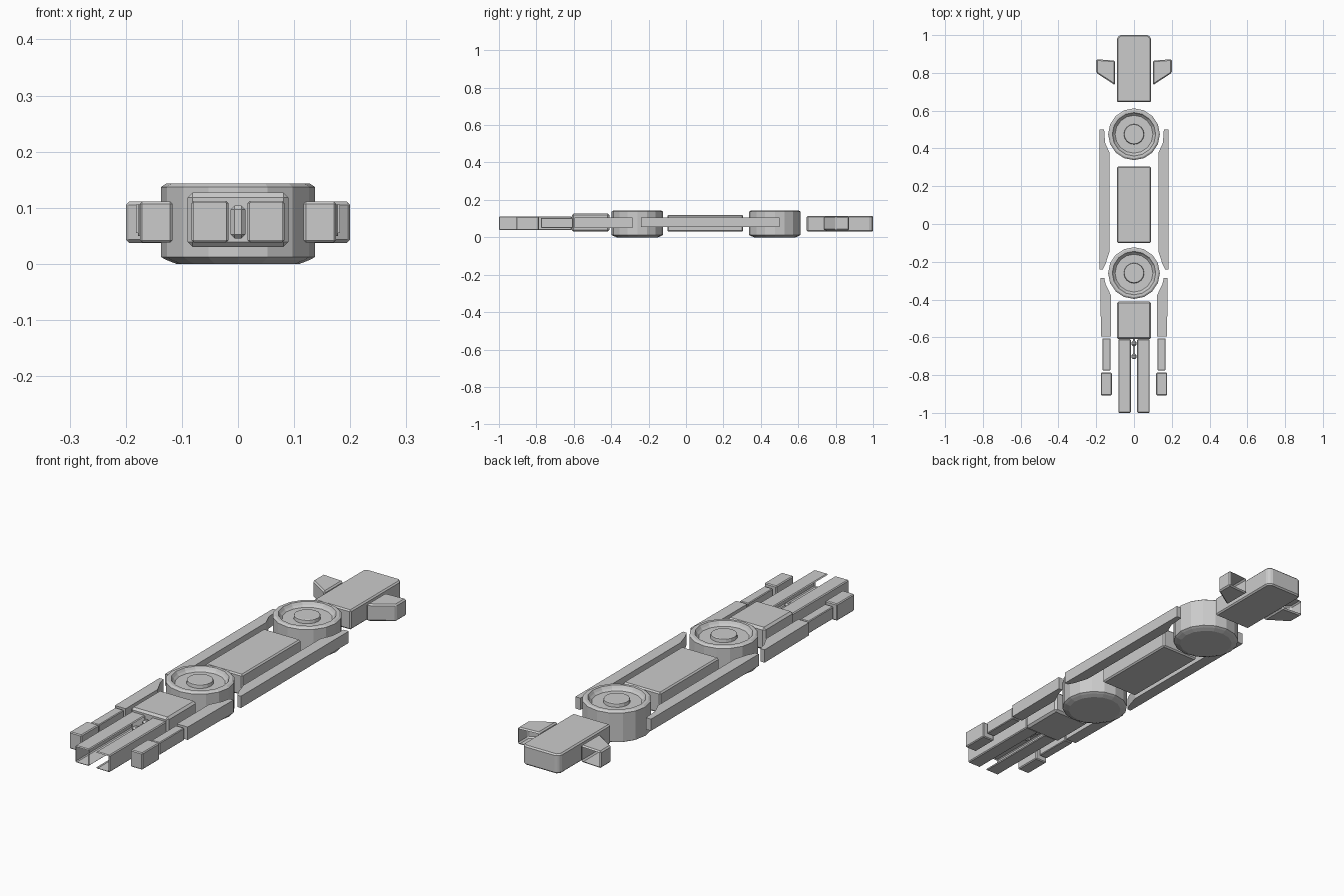
import bpy, bmesh, math
from mathutils import Vector

if "Cube" in bpy.data.objects:
    bpy.data.objects.remove(bpy.data.objects["Cube"])


def finish(name, bm, mirror=False):
    me = bpy.data.meshes.new(name)
    bm.to_mesh(me)
    bm.free()
    ob = bpy.data.objects.new(name, me)
    bpy.context.collection.objects.link(ob)
    if mirror:
        ob.modifiers.new("mirror", 'MIRROR').use_mirror_merge = False
    return ob


def prism(name, outline, z0, z1, bevel=0.0, mirror=False, open_dirs=()):
    """Extrude an xy outline, chamfer it, and remove faces pointing along open_dirs."""
    bm = bmesh.new()
    face = bm.faces.new([bm.verts.new((x, y, z0)) for x, y in outline])
    top = bmesh.ops.extrude_face_region(bm, geom=[face])["geom"]
    bmesh.ops.translate(bm, vec=(0, 0, z1 - z0),
                        verts=[v for v in top if isinstance(v, bmesh.types.BMVert)])
    bmesh.ops.recalc_face_normals(bm, faces=bm.faces)
    if bevel:
        bmesh.ops.bevel(bm, geom=bm.edges[:], offset=bevel, segments=1,
                        affect='EDGES', profile=0.5)
    bm.normal_update()
    gone = [f for f in bm.faces if any(f.normal.dot(Vector(d)) > 0.9 for d in open_dirs)]
    bmesh.ops.delete(bm, geom=gone, context='FACES')
    return finish(name, bm, mirror)


def rect(x0, x1, y0, y1):
    return [(x0, y0), (x1, y0), (x1, y1), (x0, y1)]


def lathe(name, y, profile, sides=16):
    bm = bmesh.new()
    rings = []
    for r, z in profile:
        rings.append([bm.verts.new((r * math.cos(2 * math.pi * i / sides),
                                    y + r * math.sin(2 * math.pi * i / sides), z))
                      for i in range(sides)])
    for a, b in zip(rings, rings[1:]):
        for i in range(sides):
            j = (i + 1) % sides
            bm.faces.new((a[i], a[j], b[j], b[i]))
    bm.faces.new(rings[0][::-1])
    bm.faces.new(rings[-1])
    return finish(name, bm)


# Two round joints with a sunken top and a raised hub
joint_profile = [(0.110, 0.0), (0.128, 0.007), (0.137, 0.012), (0.137, 0.137),
                 (0.128, 0.143), (0.115, 0.143), (0.108, 0.132), (0.100, 0.124),
                 (0.054, 0.124), (0.052, 0.138), (0.048, 0.140)]
lathe("rear_joint", 0.475, joint_profile)
lathe("front_joint", -0.26, joint_profile)

# Central blocks
prism("middle_block", rect(-0.09, 0.09, -0.10, 0.305), 0.03, 0.12, 0.006)
prism("front_block", rect(-0.09, 0.09, -0.61, -0.41), 0.03, 0.127, 0.009)

# Rear block with clipped end corners, and side fins open at the back
prism("rear_block", [(-0.09, 0.645), (0.09, 0.645), (0.09, 0.985), (0.075, 1.0),
                     (-0.075, 1.0), (-0.09, 0.985)], 0.03, 0.115, 0.006)
prism("rear_fin", [(0.10, 0.735), (0.20, 0.80), (0.20, 0.872), (0.10, 0.865)],
      0.037, 0.111, 0.006, True, [(0, 1, 0)])

# Long side rails, narrowed where they pass the joints
prism("side_rail", [(0.165, -0.24), (0.182, -0.24), (0.182, 0.50), (0.158, 0.50),
                    (0.153, 0.43), (0.131, 0.38), (0.131, -0.15), (0.150, -0.21)],
      0.055, 0.106, 0.0, True)

# Front arms: upper piece, forearm, end block
prism("upper_arm", [(0.123, -0.595), (0.175, -0.595), (0.178, -0.285), (0.158, -0.285),
                    (0.150, -0.32), (0.123, -0.375)], 0.05, 0.106, 0.0, True)
prism("forearm", rect(0.125, 0.166, -0.775, -0.605), 0.05, 0.104, 0.003, True)
prism("arm_end", rect(0.117, 0.175, -0.907, -0.787), 0.038, 0.111, 0.004, True)

# Paired prongs: channels open at the tip and along the inner side
prism("prong", rect(0.017, 0.083, -1.0, -0.61), 0.038, 0.112, 0.004, True,
      [(0, -1, 0), (-1, 0, 0)])

# Small link between the prongs
prism("link_bar", rect(-0.006, 0.006, -0.71, -0.61), 0.055, 0.095, 0.002)
for i, y in enumerate((-0.702, -0.632)):
    prism(f"link_knob_{i + 1}", rect(-0.013, 0.013, y - 0.014, y + 0.014),
          0.045, 0.104, 0.007)
